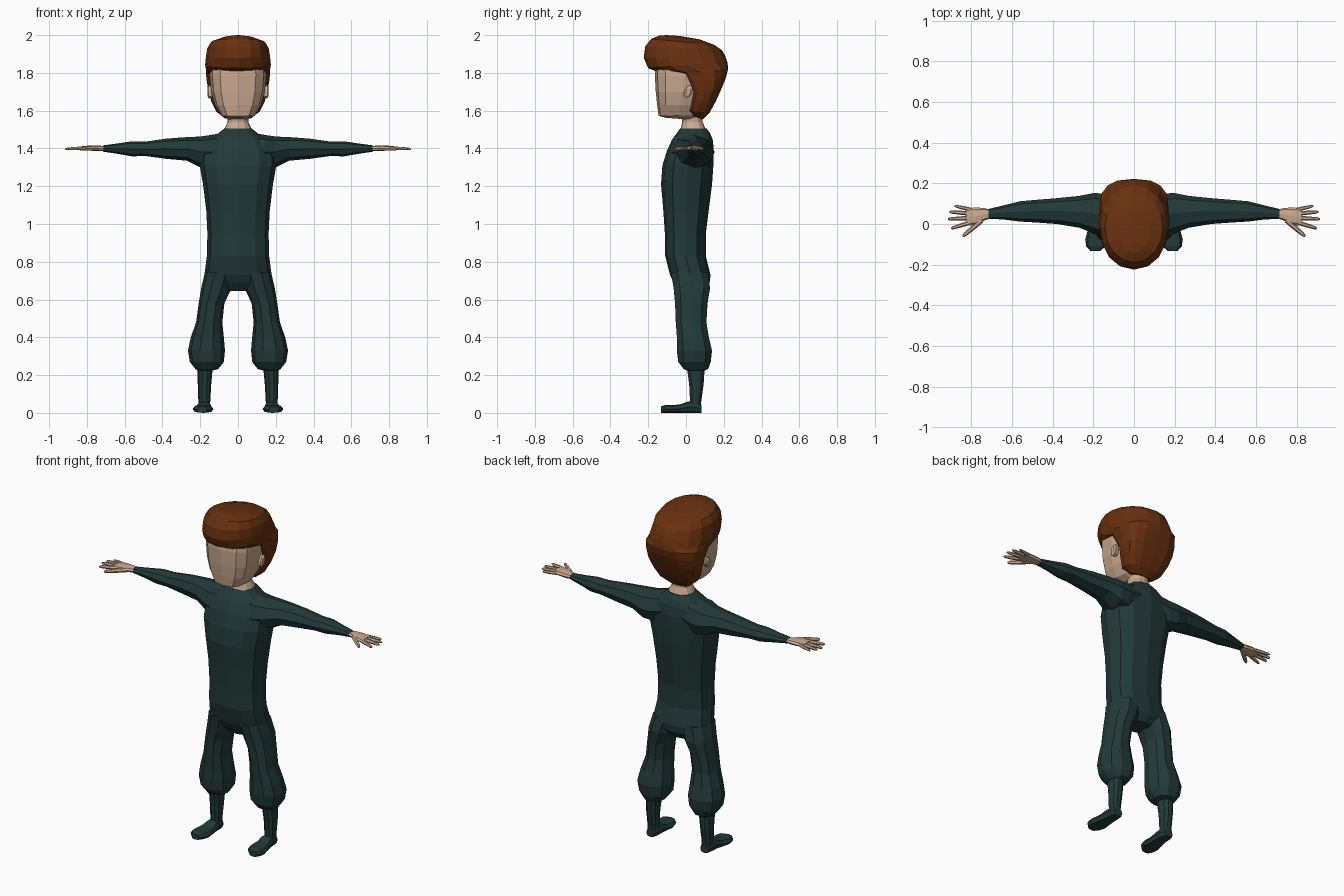
import bpy, bmesh, math
from mathutils import Vector


def material(name, rgb):
    m = bpy.data.materials.new(name)
    m.diffuse_color = (*rgb, 1)
    return m


CLOTH = material("dark_teal_cloth", (0.017, 0.041, 0.041))
SKIN = material("skin", (0.60, 0.40, 0.28))
HAIR = material("brown_hair", (0.14, 0.030, 0.005))


def ring(center, u, v, n, p=2.0):
    """Superellipse ring spanned by the half axes u and v."""
    pts = []
    for i in range(n):
        a = 2 * math.pi * i / n
        c, s = math.cos(a), math.sin(a)
        c = math.copysign(abs(c) ** (2 / p), c) if abs(c) > 1e-6 else 0
        s = math.copysign(abs(s) ** (2 / p), s) if abs(s) > 1e-6 else 0
        pts.append(Vector(center) + Vector(u) * c + Vector(v) * s)
    return pts


def loft(name, rings, mat, mirror=False):
    """Skin a list of rings, cap both ends."""
    bm = bmesh.new()
    loops = [[bm.verts.new(p) for p in r] for r in rings]
    n = len(loops[0])
    for a, b in zip(loops, loops[1:]):
        for i in range(n):
            j = (i + 1) % n
            bm.faces.new((a[i], a[j], b[j], b[i]))
    bm.faces.new(loops[0][::-1])
    bm.faces.new(loops[-1])
    bmesh.ops.recalc_face_normals(bm, faces=bm.faces)
    me = bpy.data.meshes.new(name)
    bm.to_mesh(me)
    bm.free()
    me.materials.append(mat)
    ob = bpy.data.objects.new(name, me)
    bpy.context.collection.objects.link(ob)
    if mirror:
        mod = ob.modifiers.new("mirror", 'MIRROR')
        mod.use_mirror_merge = False
    return ob


def level(x, w, yf, yb, zf, zb=None, n=12, p=2.4):
    """Ring across a vertical part; zf and zb tilt it front to back."""
    zb = zf if zb is None else zb
    return ring((x, (yf + yb) / 2, (zf + zb) / 2), (w, 0, 0),
                (0, (yb - yf) / 2, (zb - zf) / 2), n, p)


def across(x, yf, yb, z0, z1, n=8, p=2.2):
    """Ring across a part that runs along x."""
    return ring((x, (yf + yb) / 2, (z0 + z1) / 2), (0, (yb - yf) / 2, 0),
                (0, 0, (z1 - z0) / 2), n, p)


# Torso: half width, front, back, height
torso = [(0.06, -0.03, 0.09, 0.645), (0.15, -0.065, 0.125, 0.69),
         (0.178, -0.085, 0.13, 0.73), (0.165, -0.11, 0.105, 0.83),
         (0.162, -0.112, 0.105, 0.95), (0.168, -0.12, 0.12, 1.07),
         (0.185, -0.132, 0.138, 1.21), (0.203, -0.125, 0.145, 1.31),
         (0.20, -0.10, 0.147, 1.39), (0.155, -0.075, 0.142, 1.445),
         (0.105, -0.05, 0.128, 1.48), (0.073, -0.032, 0.11, 1.505)]
loft("torso", [level(0, *r) for r in torso], CLOTH)

# Baggy trouser leg and narrow shin: inner x, outer x, front, back, height
leg = [(0.01, 0.175, -0.085, 0.12, 0.745), (0.035, 0.195, -0.07, 0.132, 0.66),
       (0.072, 0.208, -0.062, 0.118, 0.58), (0.083, 0.222, -0.058, 0.112, 0.48),
       (0.075, 0.25, -0.052, 0.125, 0.40), (0.069, 0.265, -0.053, 0.142, 0.33),
       (0.075, 0.255, -0.045, 0.135, 0.27), (0.105, 0.225, -0.015, 0.12, 0.232),
       (0.135, 0.215, 0.005, 0.10, 0.224), (0.142, 0.213, 0.015, 0.095, 0.15),
       (0.147, 0.21, 0.02, 0.082, 0.06), (0.147, 0.21, 0.022, 0.08, 0.015)]
loft("leg", [level((i + o) / 2, (o - i) / 2, f, b, z, n=10, p=2.2)
             for i, o, f, b, z in leg], CLOTH, True)

# Foot: y, centre x, half width, top height
foot = [(0.082, 0.178, 0.026, 0.045), (0.05, 0.178, 0.036, 0.06),
        (0.01, 0.179, 0.038, 0.06), (-0.03, 0.182, 0.045, 0.045),
        (-0.075, 0.185, 0.055, 0.041), (-0.11, 0.188, 0.047, 0.042),
        (-0.132, 0.19, 0.025, 0.034)]
loft("foot", [ring((x, y, t / 2), (w, 0, 0), (0, 0, t / 2), 8, 2.8)
              for y, x, w, t in foot], CLOTH, True)

# Sleeve: x, front, back, bottom, top
sleeve = [(0.06, -0.06, 0.14, 1.31, 1.485), (0.14, -0.075, 0.15, 1.29, 1.472),
          (0.20, -0.045, 0.152, 1.30, 1.463), (0.27, -0.018, 0.138, 1.335, 1.46),
          (0.38, 0.00, 0.127, 1.345, 1.452), (0.49, 0.008, 0.118, 1.36, 1.436),
          (0.56, 0.012, 0.112, 1.358, 1.438), (0.64, 0.022, 0.092, 1.372, 1.426),
          (0.715, 0.026, 0.074, 1.383, 1.416)]
loft("sleeve", [across(*r) for r in sleeve], CLOTH, True)

# Palm: x, front, back, bottom, top
palm = [(0.70, 0.03, 0.07, 1.387, 1.412), (0.735, 0.018, 0.078, 1.386, 1.415),
        (0.78, -0.005, 0.082, 1.388, 1.416), (0.825, -0.008, 0.075, 1.392, 1.412)]
loft("palm", [across(*r, p=2.6) for r in palm], SKIN, True)

# Fingers: name, base point, tip point, radius
fingers = [("little_finger", (0.80, 0.070), (0.882, 0.089), 0.009),
           ("ring_finger", (0.81, 0.052), (0.908, 0.060), 0.010),
           ("middle_finger", (0.81, 0.030), (0.916, 0.024), 0.010),
           ("index_finger", (0.81, 0.006), (0.900, -0.022), 0.010),
           ("thumb", (0.75, 0.018), (0.842, -0.061), 0.012)]
for name, a, b, r in fingers:
    a, b = Vector((*a, 1.402)), Vector((*b, 1.397))
    side = (b - a).cross(Vector((0, 0, 1))).normalized()
    loft(name, [ring(a.lerp(b, t), side * r * k, (0, 0, r * k), 6)
                for t, k in ((0, 1.1), (0.5, 1.0), (0.88, 0.8), (1, 0.4))],
         SKIN, True)

# Neck
neck = [(0.078, -0.035, 0.112, 1.49), (0.068, -0.026, 0.10, 1.512),
        (0.055, -0.02, 0.088, 1.54), (0.055, -0.03, 0.085, 1.60)]
loft("neck", [level(0, *r) for r in neck], SKIN)

# Head: half width, front, back, front height, back height
head = [(0.05, -0.105, 0.05, 1.562, 1.55), (0.09, -0.145, 0.07, 1.572, 1.575),
        (0.122, -0.153, 0.09, 1.63, 1.63), (0.142, -0.16, 0.12, 1.70, 1.70),
        (0.150, -0.165, 0.14, 1.79, 1.79), (0.145, -0.16, 0.14, 1.85, 1.85)]
loft("head", [level(0, *r, p=3.0) for r in head], SKIN)

# Ears peeking out from the hair
loft("ear", [ring((x, 0.012, 1.70), (0, 0.022 * k, 0), (0, 0.008 * k, 0.035 * k), 8)
             for x, k in ((0.13, 0.9), (0.155, 1.0), (0.162, 0.6))], SKIN, True)

# Hair: half width, front, back, front height, back height, squareness
hair = [(0.075, 0.025, 0.09, 1.575, 1.555, 2.6), (0.115, 0.00, 0.125, 1.60, 1.59, 3.0),
        (0.142, 0.01, 0.158, 1.65, 1.65, 3.0), (0.157, 0.015, 0.185, 1.70, 1.71, 3.0),
        (0.166, -0.02, 0.21, 1.75, 1.77, 2.8), (0.170, -0.06, 0.222, 1.79, 1.815, 2.6),
        (0.170, -0.15, 0.222, 1.805, 1.835, 2.3), (0.174, -0.20, 0.218, 1.825, 1.86, 2.2),
        (0.170, -0.224, 0.208, 1.88, 1.89, 2.1), (0.163, -0.216, 0.19, 1.94, 1.92, 2.1),
        (0.142, -0.185, 0.15, 1.98, 1.948, 2.1), (0.075, -0.14, 0.07, 1.998, 1.978, 2.0),
        (0.015, -0.10, -0.04, 2.0, 1.996, 2.0)]
loft("hair", [level(0, w, f, b, zf, zb, n=16, p=p) for w, f, b, zf, zb, p in hair], HAIR)
